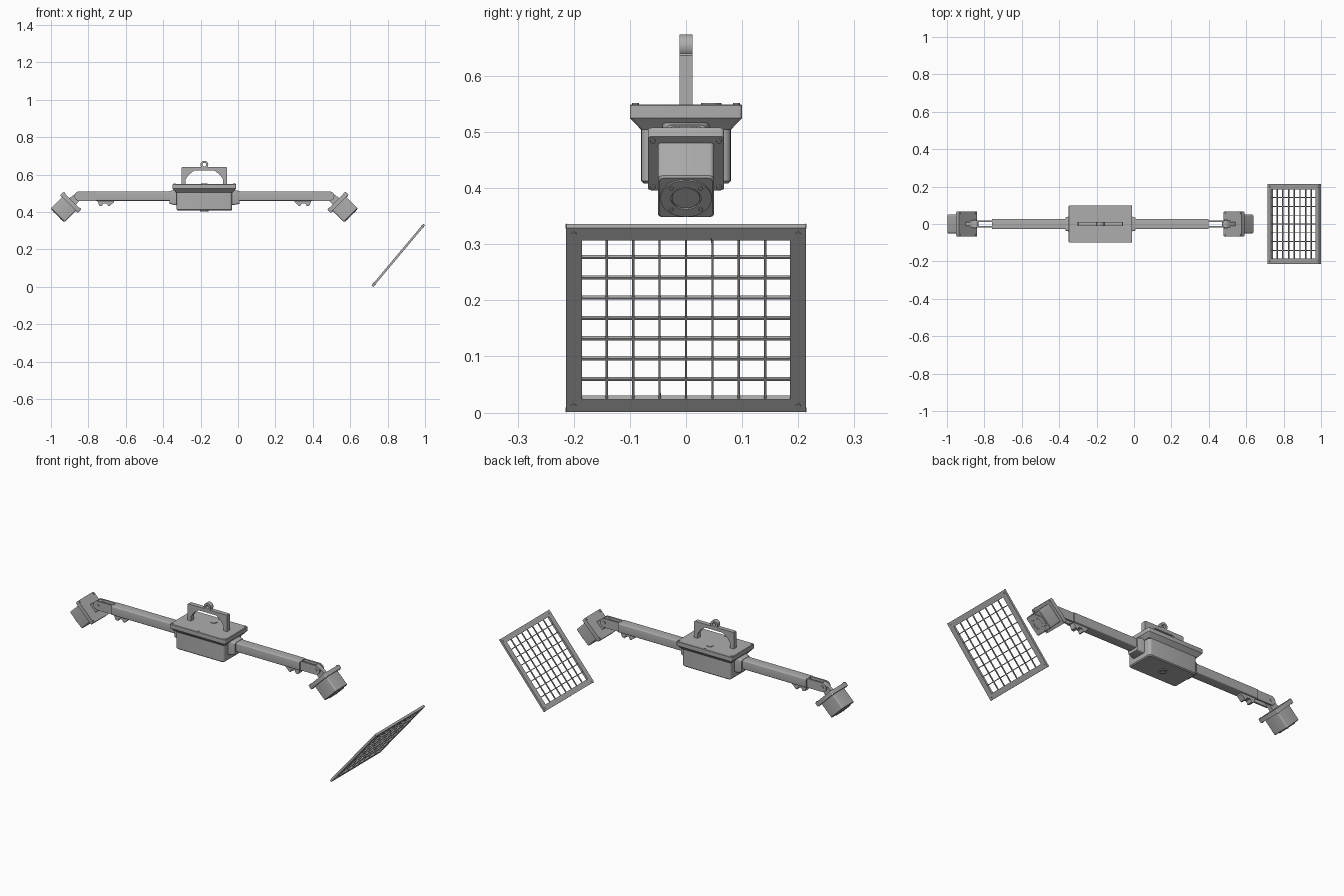
import bpy, bmesh
from math import pi, sin, cos, radians
from mathutils import Matrix

cube = bpy.data.objects.get("Cube")
if cube:
    bpy.data.objects.remove(cube, do_unlink=True)

GREY = (0.42, 0.42, 0.42, 1)
mat = bpy.data.materials.new("plain_grey")
mat.use_nodes = True
mat.diffuse_color = GREY
mat.node_tree.nodes["Principled BSDF"].inputs["Base Color"].default_value = GREY

CENTRE = Matrix.Translation((-0.18, 0, 0))
MIRROR = Matrix.Diagonal((-1, 1, 1, 1))
SIDEWAYS = Matrix.Rotation(pi / 2, 4, 'X')    # extrudes an x-z outline along y
ALONG_X = Matrix.Rotation(pi / 2, 4, 'Y')     # extrudes an outline along x
parts = []


def finish(name, bm, matrix):
    bm.transform(matrix)
    bmesh.ops.recalc_face_normals(bm, faces=bm.faces)
    mesh = bpy.data.meshes.new(name)
    bm.to_mesh(mesh)
    bm.free()
    mesh.materials.append(mat)
    obj = bpy.data.objects.new(name, mesh)
    bpy.context.collection.objects.link(obj)
    parts.append(obj)


def loft(name, sections, matrix):
    """Skin a stack of (outline, height) sections and cap both ends."""
    bm = bmesh.new()
    rings = [[bm.verts.new((x, y, z)) for x, y in pts] for pts, z in sections]
    n = len(rings[0])
    for a, b in zip(rings, rings[1:]):
        for i in range(n):
            j = (i + 1) % n
            bm.faces.new((a[i], a[j], b[j], b[i]))
    bm.faces.new(rings[0])
    bm.faces.new(rings[-1])
    finish(name, bm, matrix)


def prism(name, pts, z0, z1, matrix):
    loft(name, [(pts, z0), (pts, z1)], matrix)


def arc(cx, cy, r, a0, a1, n):
    return [(cx + r * cos(radians(a0 + (a1 - a0) * i / n)),
             cy + r * sin(radians(a0 + (a1 - a0) * i / n))) for i in range(n + 1)]


def circle(r, cx=0, cy=0, n=24):
    return arc(cx, cy, r, 0, 360, n)[:-1]


def rounded(hx, hy, r):
    pts = []
    for k, (sx, sy) in enumerate(((1, 1), (-1, 1), (-1, -1), (1, -1))):
        pts += arc(sx * (hx - r), sy * (hy - r), r, 90 * k, 90 * k + 90, 4)
    return pts


def tube(name, r0, r1, z0, z1, matrix):
    bm = bmesh.new()
    vs = [bm.verts.new(p) for p in ((r0, 0, z0), (r1, 0, z0), (r1, 0, z1), (r0, 0, z1))]
    edges = [bm.edges.new((vs[i], vs[(i + 1) % 4])) for i in range(4)]
    bmesh.ops.spin(bm, geom=vs + edges, axis=(0, 0, 1), cent=(0, 0, 0),
                   angle=2 * pi, steps=28)
    bmesh.ops.remove_doubles(bm, verts=bm.verts, dist=1e-5)
    finish(name, bm, matrix)


def bolts(name, spots, r, z0, z1, matrix):
    for x, y in spots:
        prism(name, circle(r, x, y, 12), z0, z1, matrix)


def corners(hx, hy):
    return [(sx * hx, sy * hy) for sx in (-1, 1) for sy in (-1, 1)]


# Central housing with flared rim and lid
loft("housing", [(rounded(0.143, 0.075, 0.012), 0.408),
                 (rounded(0.148, 0.08, 0.014), 0.413),
                 (rounded(0.148, 0.08, 0.014), 0.506)], CENTRE)
loft("lid", [(rounded(0.152, 0.08, 0.006), 0.504),
             (rounded(0.17, 0.1, 0.006), 0.525),
             (rounded(0.17, 0.1, 0.006), 0.547),
             (rounded(0.168, 0.098, 0.006), 0.549)], CENTRE)
bolts("lid_bolt", corners(0.16, 0.09) + [(0, 0.09), (0, -0.09)], 0.006, 0.54, 0.552, CENTRE)
prism("lid_plug", circle(0.018, 0, 0.045), 0.54, 0.552, CENTRE)
tube("bottom_port", 0.012, 0.022, 0.404, 0.41, CENTRE)

# Carrying handle and hanging ring
handle = [(-0.122, 0.545), (-0.122, 0.636), (-0.118, 0.64)]
opening = [(-0.1, 0.545), (-0.1, 0.575), (-0.085, 0.597), (-0.055, 0.621)]
left_half = opening[::-1] + handle
prism("handle", left_half + [(-x, z) for x, z in left_half[::-1]],
      -0.012, 0.012, CENTRE @ SIDEWAYS)
tube("hanging_ring", 0.01, 0.021, -0.012, 0.012,
     CENTRE @ Matrix.Translation((0, 0, 0.653)) @ SIDEWAYS)

# Arms with tilting lamp heads, one on each side
for side, label in ((Matrix.Identity(4), "left_"), (MIRROR, "right_")):
    base = CENTRE @ side
    beam = base @ Matrix.Translation((0, 0, 0.485)) @ ALONG_X
    loft(label + "collar", [(rounded(0.04, 0.042, 0.008), 0.14),
                            (rounded(0.04, 0.042, 0.008), 0.16),
                            (rounded(0.034, 0.035, 0.008), 0.187)],
         base @ Matrix.Translation((0, 0, 0.478)) @ ALONG_X)
    prism(label + "arm", rounded(0.025, 0.028, 0.005), 0.15, 0.578, beam)

    # Clip hanging under the arm
    clip = [(0.482, 0.462), (0.484, 0.452), (0.507, 0.431), (0.513, 0.431), (0.52, 0.446),
            (0.54, 0.446), (0.548, 0.431), (0.562, 0.434), (0.573, 0.462)]
    prism(label + "clip", clip, -0.016, 0.016, base @ SIDEWAYS)

    # Fork plates and pivot pin
    fork = [(0.56, 0.51), (0.56, 0.46)] + arc(0.67, 0.485, 0.025, -90, 90, 10)
    for y in (-0.0155, 0.0155):
        prism(label + "fork_plate", fork, y - 0.0045, y + 0.0045, base @ SIDEWAYS)
    prism(label + "pivot_pin", circle(0.009, 0.67, 0.486, 16), -0.023, 0.023, base @ SIDEWAYS)

    # Head, pointing outward and down
    head = base @ Matrix.Translation((0.7225, 0, 0.444)) @ Matrix.Rotation(radians(135), 4, 'Y')
    lug = [(0.029, -0.015), (-0.022, -0.015)] + arc(0.0067, -0.0675, 0.02, 180, 360, 10)
    prism(label + "head_lug", lug, -0.0105, 0.0105, head @ SIDEWAYS)
    prism(label + "head_flange", rounded(0.068, 0.068, 0.007), -0.022, 0, head)
    bolts(label + "flange_bolt", corners(0.058, 0.059), 0.005, -0.025, 0.003, head)
    loft(label + "head_case", [(rounded(0.052, 0.05, 0.008), -0.005),
                               (rounded(0.052, 0.05, 0.008), 0.083),
                               (rounded(0.049, 0.047, 0.008), 0.086)], head)
    tube(label + "lens_rim", 0.027, 0.046, 0.08, 0.089, head)
    prism(label + "lens", circle(0.025), 0.08, 0.088, head)
    bolts(label + "lens_screw", corners(0.026, 0.026), 0.004, 0.085, 0.091, head)

# Separate tilted grille: square frame, bars both ways, corner bolts
grille = Matrix.Translation((0.857, 0, 0.1685)) @ Matrix.Rotation(radians(-50), 4, 'Y')
for turn in range(4):
    quarter = grille @ Matrix.Rotation(turn * pi / 2, 4, 'Z')
    rail = [(-0.215, -0.214), (0.215, -0.214), (0.185, -0.185), (-0.185, -0.185)]
    prism("grille_rail", rail, -0.006, 0.006, quarter)
for turn, name in ((0, "grille_cross_bar"), (1, "grille_long_bar")):
    for i in range(-3, 4):
        bar = (grille @ Matrix.Rotation(turn * pi / 2, 4, 'Z')
               @ Matrix.Translation((i * 0.0472, 0, 0)))
        prism(name, [(-0.0022, -0.19), (0.0022, -0.19), (0.0022, 0.19), (-0.0022, 0.19)],
              -0.003, 0.003, bar)
bolts("grille_bolt", corners(0.2, 0.2), 0.005, -0.0075, 0.0075, grille)

# Smooth the round parts while keeping hard edges
bpy.ops.object.select_all(action='DESELECT')
for obj in parts:
    obj.select_set(True)
bpy.context.view_layer.objects.active = parts[0]
bpy.ops.object.shade_smooth_by_angle(angle=radians(32))
